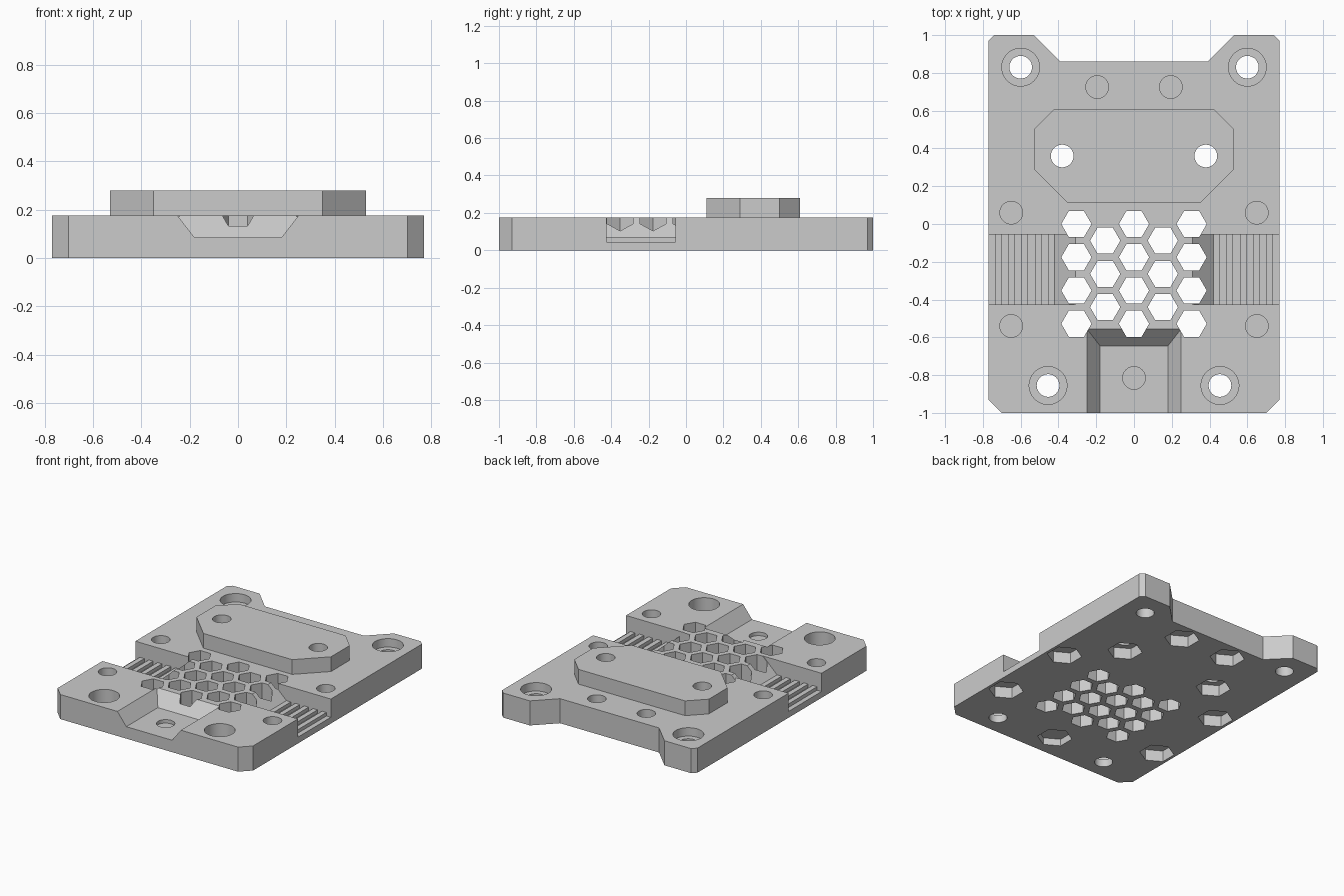
import bpy
import bmesh
from math import cos, sin, pi, radians

cube = bpy.data.objects.get("Cube")
if cube:
    bpy.data.objects.remove(cube, do_unlink=True)

grey = bpy.data.materials.new("plain grey")
grey.use_nodes = True
GREY = (0.6, 0.6, 0.6, 1)
grey.diffuse_color = GREY
grey.node_tree.nodes["Principled BSDF"].inputs["Base Color"].default_value = GREY


def loft(bm, lower, upper):
    """Closed solid between two matching loops of 3D points."""
    a = [bm.verts.new(p) for p in lower]
    b = [bm.verts.new(p) for p in upper]
    bm.faces.new(a)
    bm.faces.new(b)
    for i in range(len(a)):
        j = (i + 1) % len(a)
        bm.faces.new((a[i], a[j], b[j], b[i]))


def prism(bm, outline, z0, z1):
    loft(bm, [(x, y, z0) for x, y in outline], [(x, y, z1) for x, y in outline])


def ring(center, radius, sides, turn=0):
    return [(center[0] + radius * cos(turn + 2 * pi * i / sides),
             center[1] + radius * sin(turn + 2 * pi * i / sides)) for i in range(sides)]


def mirrored(half):
    """Complete an outline given for +x only."""
    return half + [(-x, y) for x, y in reversed(half)]


def both(x, y):
    return [(x, y), (-x, y)]


def make_object(name, bm):
    bmesh.ops.recalc_face_normals(bm, faces=bm.faces)
    mesh = bpy.data.meshes.new(name)
    bm.to_mesh(mesh)
    bm.free()
    mesh.materials.append(grey)
    obj = bpy.data.objects.new(name, mesh)
    bpy.context.collection.objects.link(obj)
    return obj


TOP, PAD_TOP = 0.175, 0.28

# Base plate with chamfered corners and a rear notch
bm = bmesh.new()
prism(bm, mirrored([(0.7, -1), (0.77, -0.93), (0.77, 0.97), (0.74, 1),
                    (0.53, 1), (0.39, 0.86)]), 0, TOP)
plate = make_object("mounting_plate", bm)

# Raised pad
bm = bmesh.new()
prism(bm, mirrored([(0.35, 0.11), (0.53, 0.29), (0.53, 0.5), (0.42, 0.61)]), 0.12, PAD_TOP)
pad = make_object("raised_pad", bm)

helpers = [(pad, "UNION")]


def cutter(name, bm):
    helpers.append((make_object(name, bm), "DIFFERENCE"))


# Sloped recess at the front edge
bm = bmesh.new()
loft(bm, *[[(-w, -1.1, z), (w, -1.1, z), (w, y, z), (-w, y, z)]
           for w, y, z in ((0.18, -0.645, 0.085), (0.32, -0.465, 0.265))])
cutter("front_recess", bm)

# Ribbed recesses on both sides
profile = [(0.9, 0.225), (0.258, 0.225), (0.42, 0.07)]
for i in range(5):
    x = 0.455 + 0.07 * i
    end = x + 0.035 if i < 4 else 0.9
    profile += [(x, 0.07), (x, 0.045), (end, 0.045)]
    if i < 4:
        profile.append((end, 0.07))
bm = bmesh.new()
for s in (1, -1):
    loft(bm, *[[(s * x, y, z) for x, z in profile] for y in (-0.425, -0.055)])
cutter("side_recesses", bm)

# Honeycomb vents
bm = bmesh.new()
for col in range(5):
    odd = col % 2
    for row in range(4 - odd):
        center = ((col - 2) * 0.1525, -0.176 * (row + odd / 2))
        prism(bm, ring(center, 0.08, 6), -0.1, 0.4)
cutter("vents", bm)

# Through holes and counterbores at the corners, through holes in the pad
rear, front, pad_holes = both(0.6, 0.83), both(0.455, -0.855), both(0.38, 0.36)
bm = bmesh.new()
for c in rear + front + pad_holes:
    prism(bm, ring(c, 0.06, 48), -0.1, 0.4)
cutter("through_holes", bm)

bm = bmesh.new()
for spots, floor in ((rear, 0.115), (front, 0.055)):
    for c in spots:
        prism(bm, ring(c, 0.1, 48), floor, 0.4)
cutter("counterbores", bm)

# Blind holes above, hexagonal nut pockets below
blind = both(0.195, 0.725) + both(0.65, 0.06) + both(0.65, -0.54)
front_blind = [(0, -0.815)]
bm = bmesh.new()
for spots, floor in ((blind, 0.09), (front_blind, 0.06)):
    for c in spots:
        prism(bm, ring(c, 0.06, 48), floor, 0.4)
cutter("blind_holes", bm)

bm = bmesh.new()
for spots, ceiling in ((blind + pad_holes, 0.08), (front_blind, 0.05)):
    for c in spots:
        prism(bm, ring(c, 0.115, 6, pi / 2), -0.1, ceiling)
cutter("nut_pockets", bm)

# Combine everything into one solid
for obj, operation in helpers:
    mod = plate.modifiers.new(obj.name, "BOOLEAN")
    mod.operation = operation
    mod.solver = "EXACT"
    mod.object = obj
    obj.hide_render = True
bpy.context.view_layer.update()
solid = bpy.data.meshes.new_from_object(
    plate.evaluated_get(bpy.context.evaluated_depsgraph_get()))
plate.modifiers.clear()
plate.data = solid
solid.materials.clear()
solid.materials.append(grey)
for poly in solid.polygons:
    poly.material_index = 0
for obj, _ in helpers:
    bpy.data.objects.remove(obj, do_unlink=True)

bpy.ops.object.select_all(action="DESELECT")
plate.select_set(True)
bpy.context.view_layer.objects.active = plate
bpy.ops.object.shade_smooth_by_angle(angle=radians(20))
